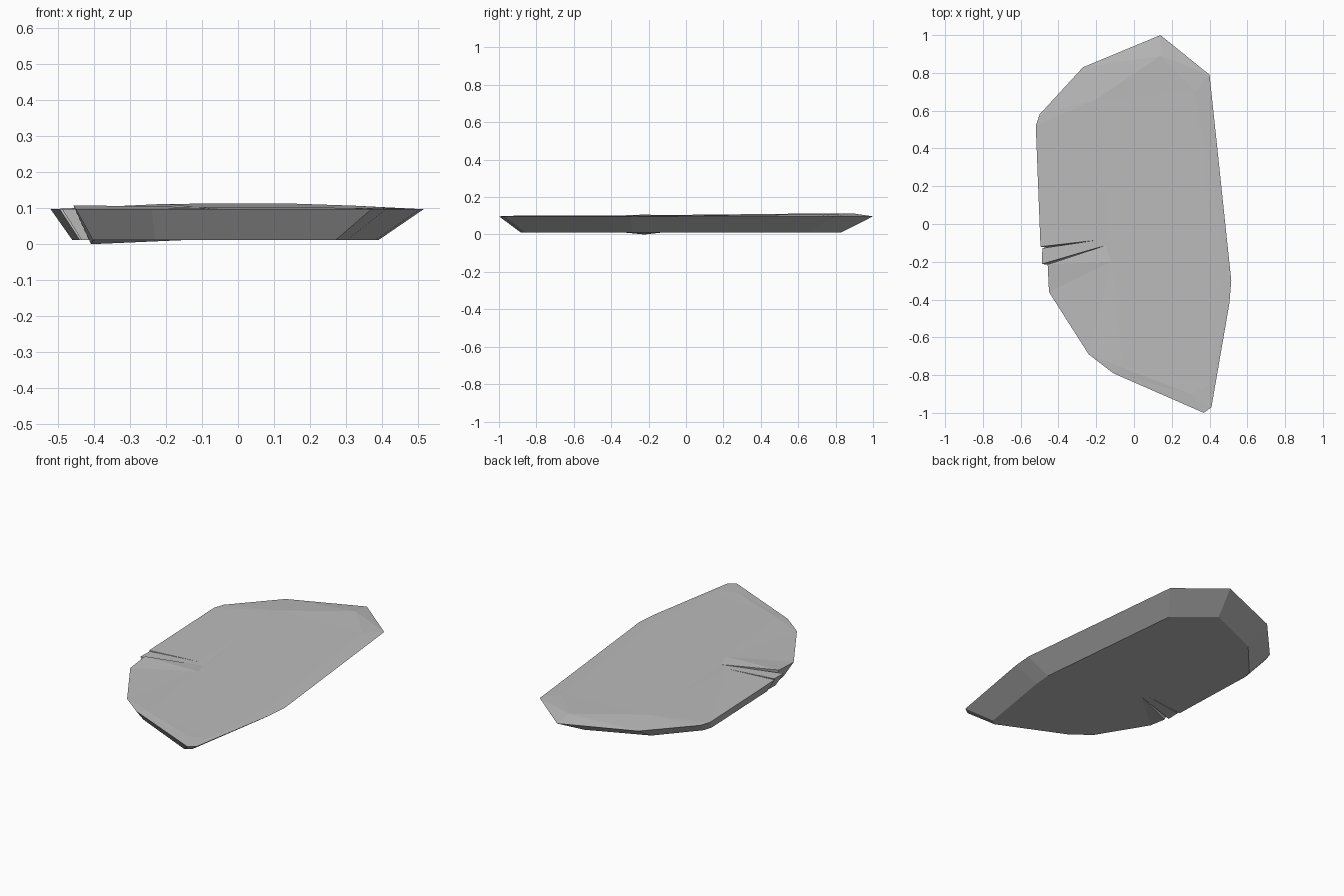
import bpy
import bmesh
from mathutils import Vector
from mathutils.geometry import delaunay_2d_cdt

default_cube = bpy.data.objects.get("Cube")
if default_cube:
    bpy.data.objects.remove(default_cube, do_unlink=True)

RIM_HEIGHT = 0.097
BASE_HEIGHT = 0.011

# Outline of the slab's rim, including the two narrow cracks on its right side
back = [(0.4, 0.79), (0.14, 1), (-0.27, 0.83), (-0.5, 0.58), (-0.52, 0.52)]
cracks = [(-0.495, -0.12), (-0.2, -0.086), (-0.485, -0.128),
          (-0.488, -0.212), (-0.15, -0.113), (-0.457, -0.214)]
front = [(-0.45, -0.36), (-0.24, -0.69), (-0.11, -0.79), (0.37, -1),
         (0.41, -0.97), (0.505, -0.42), (0.515, -0.3)]
rim = [Vector((x, y, RIM_HEIGHT)) for x, y in back + cracks + front]
lip = len(back) + len(cracks) - 1
splinter = lip - 2

# Slightly raised crown on the top face
crown = [Vector(p) for p in (
    (-0.2, 0.66, 0.112), (0.14, 0.89, 0.113), (0.32, 0.7, 0.107),
    (0.44, -0.3, 0.1), (0.4, -0.85, 0.1), (0.3, -0.9, 0.101),
    (-0.06, -0.76, 0.102), (-0.12, -0.2, 0.103))]

# The base is the rim drawn inwards, so the sides slope under
base = [Vector((p.x * 0.82 - 0.033, p.y * 0.857 - 0.027, BASE_HEIGHT)) for p in rim]

# Cracked edge: one lip is lifted and chipped, the splinter leans forwards
rim[lip].z = 0.108
base[lip].z = 0
base[splinter].y -= 0.008
base[lip].y -= 0.012


def loop_edges(start, count):
    return [(start + i, start + (i + 1) % count) for i in range(count)]


def fill(bm, verts, edges):
    """Triangulate an outline and its inner ridges as seen from above."""
    flat = [v.co.xy for v in verts]
    _, _, faces, origins, _, _ = delaunay_2d_cdt(flat, edges, [], 1, 1e-6)
    for face in faces:
        corners = [verts[origins[i][0]] for i in face]
        if len(set(corners)) == len(corners):
            bm.faces.new(corners)


def make_slab():
    bm = bmesh.new()
    top = [bm.verts.new(p) for p in rim]
    bottom = [bm.verts.new(p) for p in base]
    raised = [bm.verts.new(p) for p in crown]
    outline = loop_edges(0, len(rim))

    # Faceted top, plain underside and sloping sides
    fill(bm, top + raised, outline + loop_edges(len(rim), len(crown)))
    fill(bm, bottom, outline)
    for a, b in outline:
        bm.faces.new((top[a], bottom[a], bottom[b], top[b]))
    bmesh.ops.recalc_face_normals(bm, faces=bm.faces)

    mesh = bpy.data.meshes.new("stone_slab")
    bm.to_mesh(mesh)
    bm.free()
    slab = bpy.data.objects.new("stone_slab", mesh)
    bpy.context.collection.objects.link(slab)
    return slab


def make_material(name, colour):
    mat = bpy.data.materials.new(name)
    mat.use_nodes = True
    mat.diffuse_color = colour
    mat.node_tree.nodes["Principled BSDF"].inputs["Base Color"].default_value = colour
    return mat


slab = make_slab()
slab.data.materials.append(make_material("grey stone", (0.5, 0.5, 0.5, 1)))
